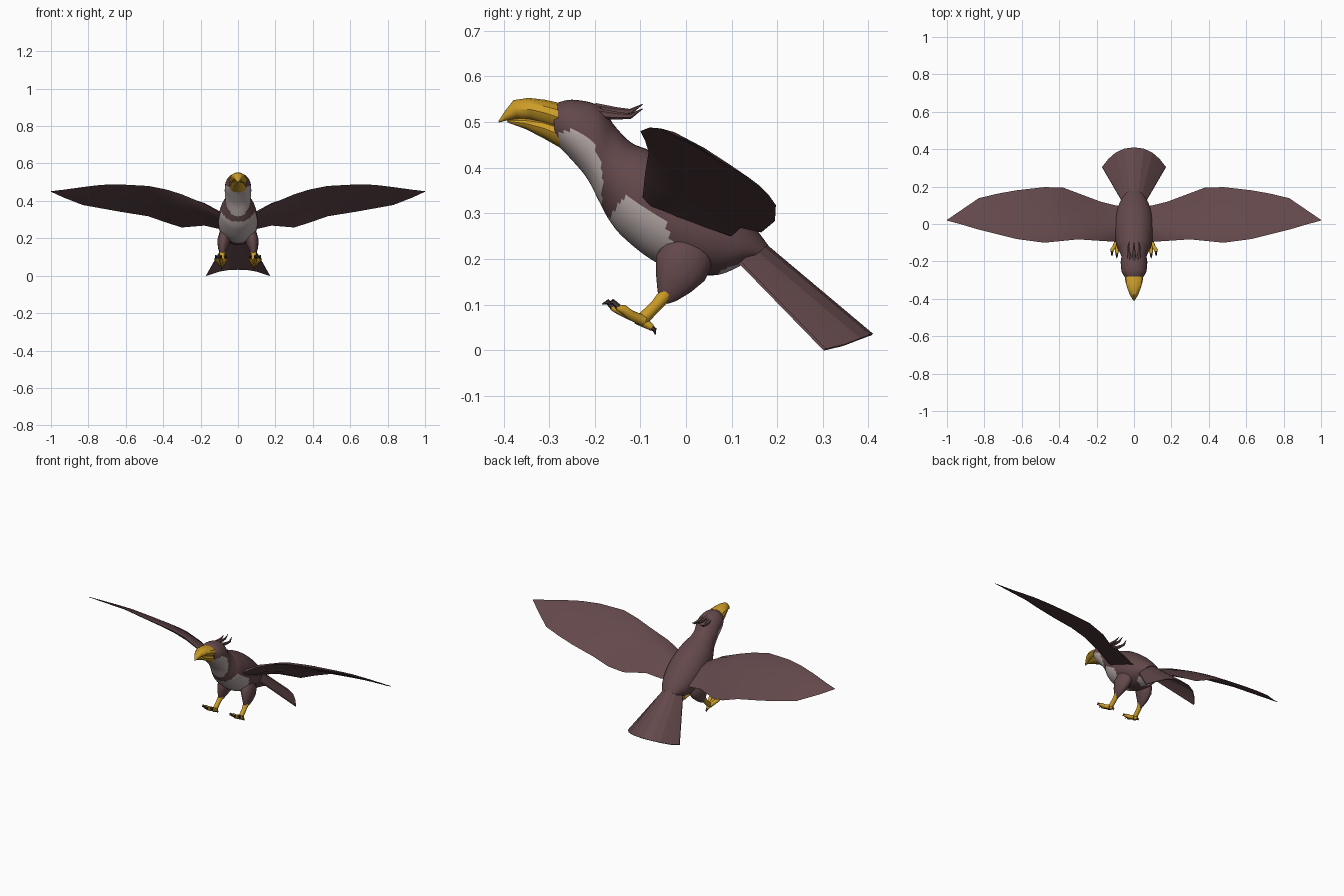
import bpy, bmesh, math
from mathutils import Vector

if "Cube" in bpy.data.objects:
    bpy.data.objects.remove(bpy.data.objects["Cube"])


def material(name, rgb):
    m = bpy.data.materials.new(name)
    m.diffuse_color = (*rgb, 1)
    m.use_nodes = True
    m.node_tree.nodes["Principled BSDF"].inputs["Base Color"].default_value = m.diffuse_color
    return m


BROWN = material("dusky brown plumage", (0.125, 0.065, 0.070))
WHITE = material("pale plumage", (0.48, 0.41, 0.40))
GOLD = material("golden horn", (0.60, 0.33, 0.02))
DARK = material("dark claw", (0.06, 0.038, 0.045))


def finish(name, bm, mats, angle=40):
    bmesh.ops.remove_doubles(bm, verts=bm.verts, dist=1e-5)
    bmesh.ops.recalc_face_normals(bm, faces=bm.faces)
    me = bpy.data.meshes.new(name)
    bm.to_mesh(me)
    bm.free()
    for m in mats:
        me.materials.append(m)
    me.shade_smooth()
    me.set_sharp_from_angle(angle=math.radians(angle))
    ob = bpy.data.objects.new(name, me)
    bpy.context.scene.collection.objects.link(ob)
    return ob


def loft(name, rings, mats, rule=None, angle=40):
    """Skin closed rings of points; rule(ring, side) picks the material index."""
    bm = bmesh.new()
    vs = [[bm.verts.new(p) for p in r] for r in rings]
    n = len(rings[0])
    for i in range(len(vs) - 1):
        for j in range(n):
            k = (j + 1) % n
            f = bm.faces.new((vs[i][j], vs[i][k], vs[i + 1][k], vs[i + 1][j]))
            f.material_index = rule(i, j) if rule else 0
    bm.faces.new(vs[0])
    bm.faces.new(vs[-1])
    return finish(name, bm, mats, angle)


def oval(top_y, top_z, bot_y, bot_z, w, n):
    """Oval ring spanning a top and bottom point in the centre plane, from the bottom round."""
    t, b = Vector((0, top_y, top_z)), Vector((0, bot_y, bot_z))
    out = []
    for j in range(n):
        a = 2 * math.pi * j / n
        out.append((t + b) / 2 - (t - b) / 2 * math.cos(a) + Vector((w * math.sin(a), 0, 0)))
    return out


def tube(name, pts, radii, mat, n=8, flat=1.0):
    pts = [Vector(p) for p in pts]
    rings = []
    for i, p in enumerate(pts):
        d = (pts[min(i + 1, len(pts) - 1)] - pts[max(i - 1, 0)]).normalized()
        u = d.cross(Vector((1, 0, 0))).normalized()
        v = d.cross(u)
        rings.append([p + radii[i] * (u * math.cos(2 * math.pi * j / n)
                                      + v * flat * math.sin(2 * math.pi * j / n))
                      for j in range(n)])
    return loft(name, rings, [mat], angle=50)


def spline(keys, steps):
    out = []
    for i in range(len(keys) - 1):
        p = [keys[max(0, min(len(keys) - 1, i + k))] for k in (-1, 0, 1, 2)]
        for s in range(steps):
            t = s / steps
            out.append([0.5 * (2 * b + (c - a) * t + (2 * a - 5 * b + 4 * c - d) * t * t
                               + (3 * b - a - 3 * c + d) * t ** 3) for a, b, c, d in zip(*p)])
    return out + [list(keys[-1])]


# Body, neck and head: top y z, bottom y z, half width
BODY = [(-.293, .538, -.285, .452, .046), (-.25, .549, -.258, .425, .066),
        (-.19, .535, -.218, .378, .071), (-.155, .490, -.190, .325, .068),
        (-.12, .455, -.167, .283, .080), (-.08, .438, -.135, .245, .096),
        (0, .400, -.07, .195, .105), (.08, .340, 0, .170, .100),
        (.145, .275, .07, .165, .078), (.18, .230, .125, .188, .050)]
STEPS, SIDES = 6, 40


def plumage(i, j):
    t = (i + .5) / STEPS
    a = abs(((j + .5) / SIDES * 360 + 180) % 360 - 180)  # degrees away from the belly line
    for start, end, reach in ((.0, 3.2, 88), (3.9, 6.6, 82), (7.9, 9.2, 45)):
        if start < t < end:
            u = (t - start) / (end - start)
            if a < reach * (1 - abs(2 * u - 1) ** 3) ** .5:
                return 1
    return 0


loft("body", [oval(*k, SIDES) for k in spline(BODY, STEPS)], [BROWN, WHITE], plumage)

# Beak, upper half hooked over the lower half
UPPER = [(-.282, .543, -.278, .478, .050), (-.310, .549, -.305, .490, .046),
         (-.345, .553, -.340, .503, .036), (-.378, .548, -.372, .507, .024),
         (-.397, .524, -.395, .503, .012), (-.411, .502, -.410, .499, .002)]
LOWER = [(-.275, .500, -.275, .443, .045), (-.315, .510, -.310, .463, .036),
         (-.355, .510, -.350, .484, .022), (-.393, .504, -.391, .499, .004)]
loft("upper_beak", [oval(*k, 12) for k in UPPER], [GOLD], angle=35)
loft("lower_beak", [oval(*k, 12) for k in LOWER], [GOLD], angle=35)

# Crest feathers at the back of the head
for i, (x, lift) in enumerate(((-.028, -.008), (0, .002), (.028, -.008))):
    tube(f"crest_feather_{i + 1}",
         [(x * .8, -.20, .528 + lift), (x, -.155, .522 + lift), (x * 1.1, -.122, .521 + lift),
          (x * .9, -.095, .537 + lift)], [.012, .009, .006, .001], BROWN, 6)

# Wings: x, leading edge y z, trailing edge y z, thickness
WING = [(.04, -.08, .31, .09, .25, .040), (.10, -.095, .335, .10, .25, .038),
        (.18, -.090, .385, .12, .268, .034), (.30, -.082, .435, .165, .258, .030),
        (.38, -.090, .460, .195, .283, .026), (.48, -.100, .480, .197, .318, .022),
        (.63, -.080, .488, .180, .342, .017), (.73, -.055, .486, .162, .360, .013),
        (.83, -.030, .474, .138, .378, .010), (.93, .000, .460, .070, .417, .006),
        (1.0, .018, .451, .022, .449, .002)]
PROFILE = [(0, 0), (.12, .6), (.4, .8), (.75, .4), (1, 0), (.75, -.12), (.4, -.3), (.12, -.3)]


def wing_ring(k, s):
    x, ly, lz, ty, tz, th = k
    up = Vector((0, lz - tz, ty - ly)).normalized()
    return [Vector((s * x, ly + (ty - ly) * u, lz + (tz - lz) * u)) + up * th * h
            for u, h in PROFILE]


for side, s in (("right", 1), ("left", -1)):
    loft(f"{side}_wing", [wing_ring(k, s) for k in WING], [BROWN], angle=35)

# Tail fan: roof shaped, root and tip points of each feather edge
EDGE = [((0, .160, .246), (0, .410, .036)), ((.022, .155, .240), (.052, .403, .034)),
        ((.040, .145, .226), (.098, .382, .026)), ((.054, .135, .208), (.137, .348, .013)),
        ((.062, .120, .194), (.170, .306, .003))]
fan = [[Vector((-p[0], p[1], p[2])) for p in e] for e in EDGE[:0:-1]] + \
      [[Vector(p) for p in e] for e in EDGE]
bm = bmesh.new()
drop = Vector((0, -.004, -.004))
layers = [[[bm.verts.new(p + o) for p in e] for e in fan] for o in (Vector(), drop)]
for top in layers:
    for a, b in zip(top, top[1:]):
        bm.faces.new((a[0], a[1], b[1], b[0]))
for c in (0, 1):
    for i in range(len(fan) - 1):
        bm.faces.new((layers[0][i][c], layers[0][i + 1][c], layers[1][i + 1][c], layers[1][i][c]))
for i in (0, -1):
    bm.faces.new((layers[0][i][0], layers[0][i][1], layers[1][i][1], layers[1][i][0]))
finish("tail_fan", bm, [BROWN], 12)

# Legs and feet
for side, s in (("right", 1), ("left", -1)):
    tube(f"{side}_thigh",
         [(s * .055, .035, .245), (s * .068, .008, .215), (s * .077, -.012, .180),
          (s * .082, -.028, .145), (s * .083, -.042, .120), (s * .084, -.050, .108)],
         [.030, .058, .060, .042, .024, .012], BROWN, 14, .58)
    tube(f"{side}_shank",
         [(s * .083, -.042, .125), (s * .085, -.065, .098), (s * .086, -.095, .068)],
         [.016, .013, .014], GOLD, 10)
    for i, (dx, reach) in enumerate(((-.024, -.150), (.004, -.160), (.030, -.148))):
        x0, x1 = s * (.086 + dx * .2), s * (.088 + dx)
        tube(f"{side}_toe_{i + 1}",
             [(x0, -.092, .064), ((x0 + x1) / 2, -.122, .077), (x1, reach + .01, .090),
              (x1, reach - .004, .094)], [.012, .011, .010, .006], GOLD, 8)
        tube(f"{side}_claw_{i + 1}",
             [(x1, reach, .094), (x1, reach - .012, .106), (x1, reach - .024, .101)],
             [.007, .006, .001], DARK, 6)
    tube(f"{side}_back_toe",
         [(s * .086, -.108, .068), (s * .086, -.088, .058), (s * .087, -.074, .049)],
         [.011, .010, .007], GOLD, 8)
    tube(f"{side}_back_claw",
         [(s * .087, -.078, .050), (s * .087, -.069, .045), (s * .087, -.067, .034)],
         [.007, .005, .001], DARK, 6)
